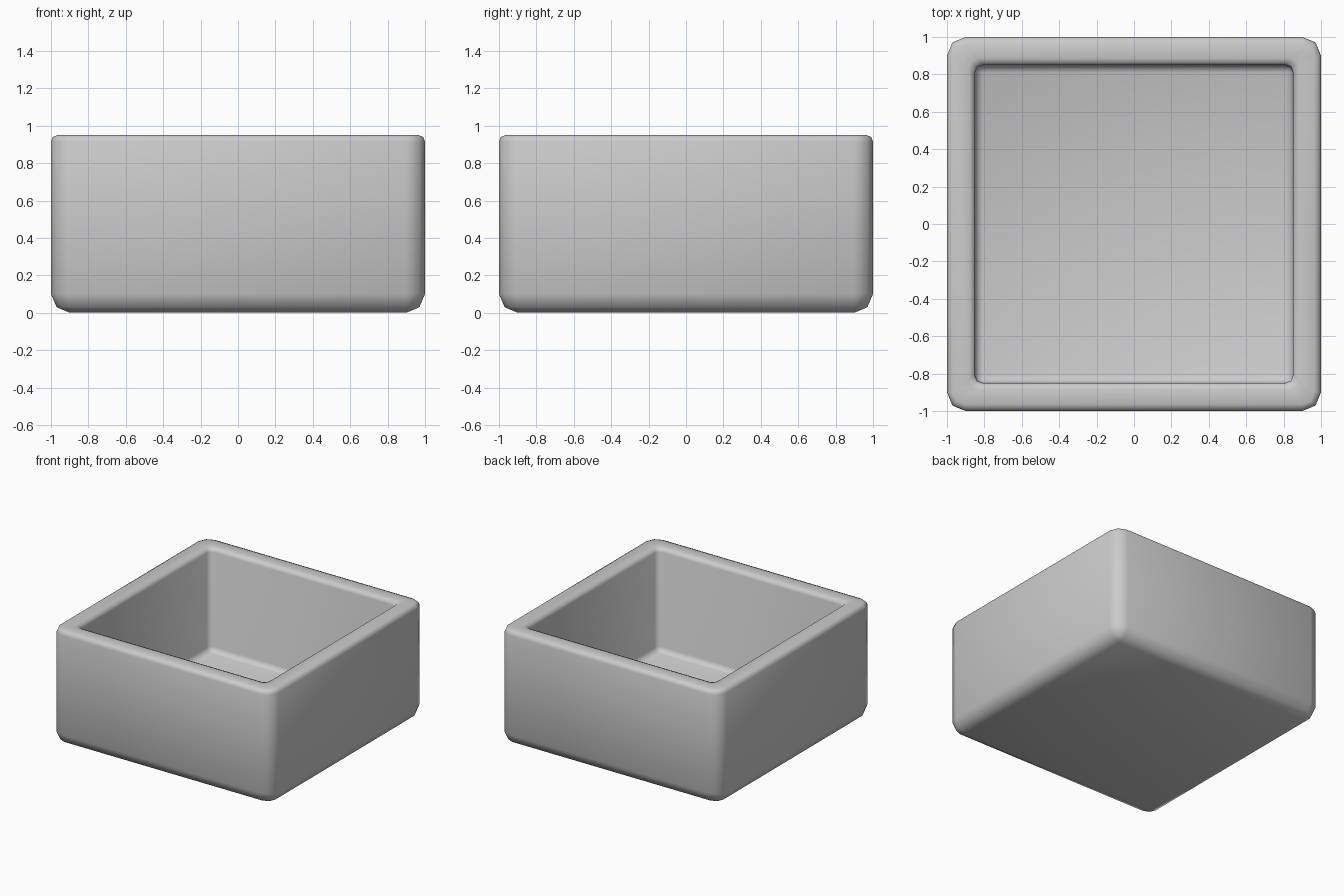
import bpy, bmesh
from math import sin, cos, pi

if "Cube" in bpy.data.objects:
    bpy.data.objects.remove(bpy.data.objects["Cube"])


def rounded_square(bm, half, radius, z):
    """Ring of 12 vertices: a square with two-segment rounded corners."""
    c = half - radius
    ring = []
    for k, (sx, sy) in enumerate([(1, 1), (-1, 1), (-1, -1), (1, -1)]):
        for j in range(3):
            a = k * pi / 2 + j * pi / 4
            ring.append(bm.verts.new((sx * c + radius * cos(a),
                                      sy * c + radius * sin(a), z)))
    return ring


# Wall section from outer base, over the rim, down to the inner floor:
# half width, corner radius, height
section = [
    (0.90, 0.002, 0.0), (0.97, 0.07, 0.03), (1.0, 0.10, 0.10),
    (1.0, 0.10, 0.915), (0.99, 0.09, 0.94), (0.965, 0.065, 0.95),
    (0.885, 0.05, 0.95), (0.86, 0.045, 0.94), (0.85, 0.04, 0.915),
    (0.85, 0.04, 0.14), (0.838, 0.028, 0.112), (0.81, 0.002, 0.10),
]

# Open box lofted through the section
bm = bmesh.new()
rings = [rounded_square(bm, *s) for s in section]
for lo, hi in zip(rings, rings[1:]):
    for i in range(12):
        j = (i + 1) % 12
        bm.faces.new((lo[i], lo[j], hi[j], hi[i]))
bm.faces.new(rings[0][::-1])
bm.faces.new(rings[-1])
bmesh.ops.remove_doubles(bm, verts=bm.verts, dist=0.005)
bmesh.ops.recalc_face_normals(bm, faces=bm.faces)
for f in bm.faces:
    f.smooth = True
mesh = bpy.data.meshes.new("open_box")
bm.to_mesh(mesh)
bm.free()
box = bpy.data.objects.new("open_box", mesh)
bpy.context.collection.objects.link(box)
